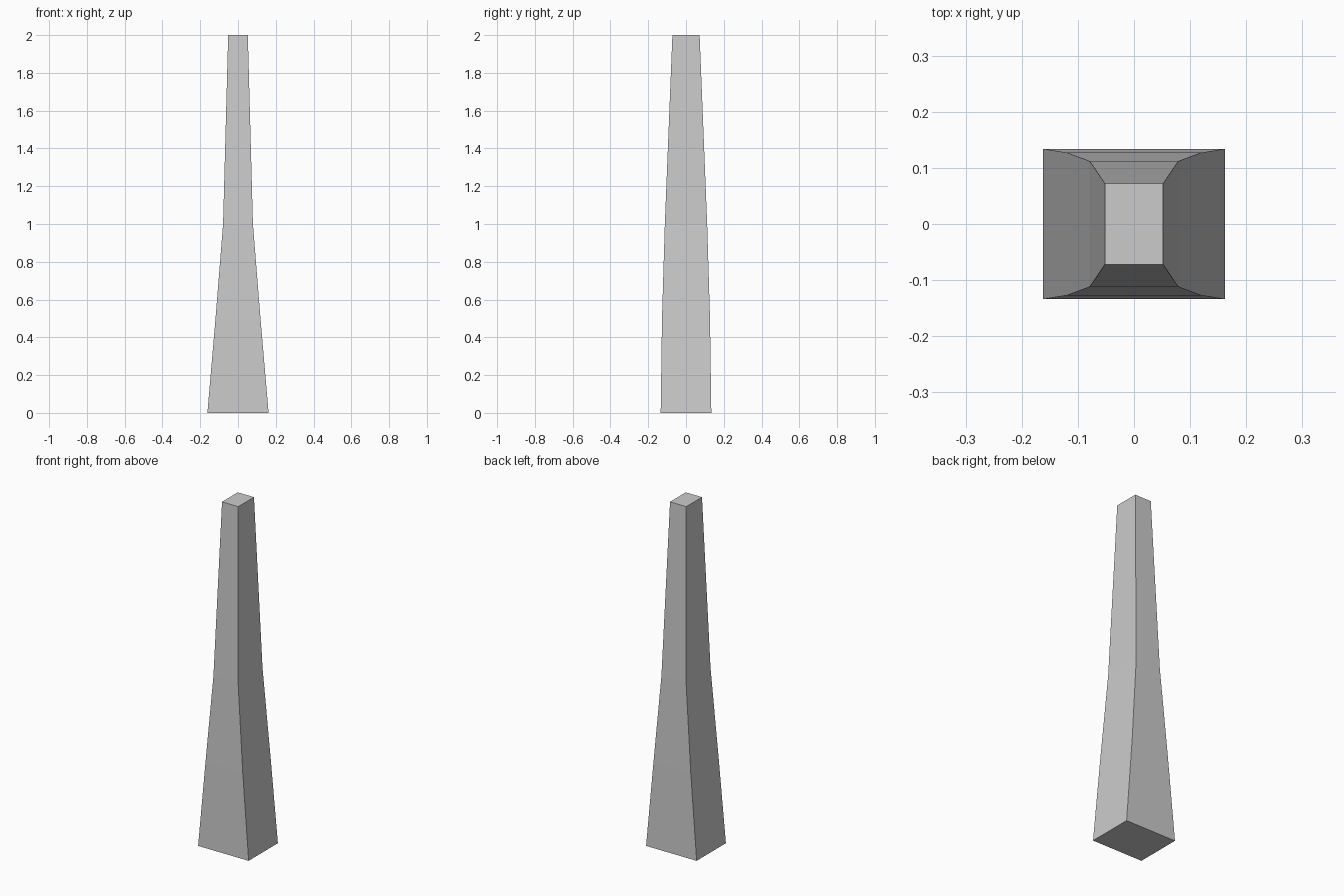
import bpy, bmesh

if "Cube" in bpy.data.objects:
    bpy.data.objects.remove(bpy.data.objects["Cube"])

# Tapered leg: rectangular sections (height, half width, half depth)
SECTIONS = [
    (0.0, 0.162, 0.134),
    (0.5, 0.119, 0.127),
    (1.0, 0.079, 0.112),
    (2.0, 0.052, 0.072),
]


def loft(name, sections):
    bm = bmesh.new()
    rings = [[bm.verts.new((sx * hx, sy * hy, z))
              for sx, sy in ((-1, -1), (1, -1), (1, 1), (-1, 1))]
             for z, hx, hy in sections]
    # Side faces
    for low, high in zip(rings, rings[1:]):
        for i in range(4):
            j = (i + 1) % 4
            bm.faces.new((low[i], low[j], high[j], high[i]))
    # End caps
    bm.faces.new(rings[0][::-1])
    bm.faces.new(rings[-1])
    mesh = bpy.data.meshes.new(name)
    bm.to_mesh(mesh)
    bm.free()
    obj = bpy.data.objects.new(name, mesh)
    bpy.context.collection.objects.link(obj)
    return obj


loft("tapered_post", SECTIONS)
